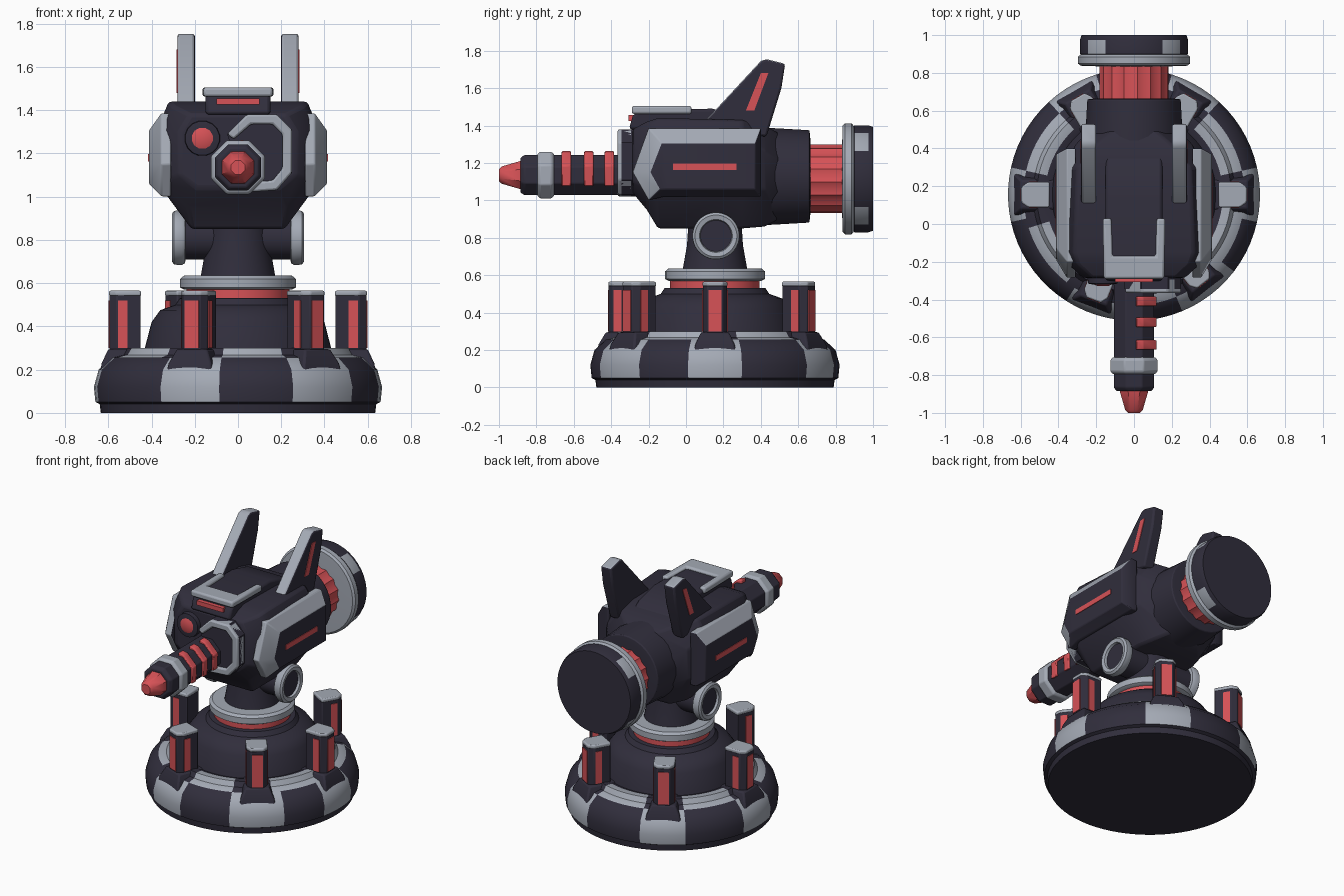
import bpy, bmesh, math
from math import sin, cos, radians, pi
from mathutils import Vector, Matrix

if "Cube" in bpy.data.objects:
    bpy.data.objects.remove(bpy.data.objects["Cube"])


def material(name, rgb):
    m = bpy.data.materials.new(name)
    m.diffuse_color = (*rgb, 1)
    m.use_nodes = True
    m.node_tree.nodes["Principled BSDF"].inputs["Base Color"].default_value = m.diffuse_color
    return m


MATS = [material("dark_indigo", (0.030, 0.027, 0.045)),
        material("light_grey", (0.37, 0.40, 0.46)),
        material("coral_red", (0.68, 0.085, 0.095))]
DARK, GREY, RED = 0, 1, 2
CY = 0.155          # centre of the base in y


def loft(name, rings, col=DARK, bevel=0.0, rule=None, mat=None):
    """Skin equal-length rings of points, cap both ends, colour faces by rule."""
    bm = bmesh.new()
    vs = [[bm.verts.new(p) for p in r] for r in rings]
    n = len(rings[0])
    for a, b in zip(vs, vs[1:]):
        for i in range(n):
            j = (i + 1) % n
            bm.faces.new((a[i], a[j], b[j], b[i]))
    bm.faces.new(vs[0])
    bm.faces.new(vs[-1])
    bmesh.ops.recalc_face_normals(bm, faces=bm.faces)
    for f in bm.faces:
        f.material_index = rule(f.normal, f.calc_center_median()) if rule else col
    if mat:
        bm.transform(mat)
    me = bpy.data.meshes.new(name)
    bm.to_mesh(me)
    bm.free()
    for m in MATS:
        me.materials.append(m)
    me.shade_smooth()
    me.set_sharp_from_angle(angle=radians(35))
    ob = bpy.data.objects.new(name, me)
    bpy.context.collection.objects.link(ob)
    if bevel:
        b = ob.modifiers.new("bevel", 'BEVEL')
        b.width, b.segments, b.limit_method = bevel, 2, 'ANGLE'
        b.angle_limit = radians(30)
    return ob


def place(axis, u, v, w):
    return Vector({'x': (w, u, v), 'y': (u, w, v), 'z': (u, v, w)}[axis])


def prism(name, pts, axis, a, b, col=DARK, bevel=0.0, rule=None, mat=None):
    return loft(name, [[place(axis, u, v, w) for u, v in pts] for w in (a, b)],
                col, bevel, rule, mat)


def lathe(name, profile, axis, c, n=40, col=DARK, bevel=0.0, rule=None, flute=0.0):
    """Profile is (radius, distance along axis), c the centre in the other two axes."""
    rings = []
    for r, w in profile:
        ring = []
        for i in range(n):
            t = 2 * pi * (i + 0.5) / n
            q = r + (flute if i % 2 else 0)
            ring.append(place(axis, c[0] + q * cos(t), c[1] + q * sin(t), w))
        rings.append(ring)
    return loft(name, rings, col, bevel, rule)


def rect(u0, u1, v0, v1):
    return [(u0, v0), (u1, v0), (u1, v1), (u0, v1)]


# ---- base with grey patches below the posts and grey arcs between them
POSTS = [0, 60, 120, 180, 249, 308]
GAPS = [30, 90, 150, 214, 278, 334]


def near(t, angles, tol):
    return any(abs((t - a + 180) % 360 - 180) < tol for a in angles)


def base_rule(n, c):
    t = math.degrees(math.atan2(c.y - CY, c.x))
    r = math.hypot(c.x, c.y - CY)
    if 0.045 < c.z < 0.24 and r > 0.55 and near(t, POSTS, 13):
        return GREY
    if 0.258 < c.z < 0.3 and 0.49 < r < 0.56 and near(t, GAPS, 16):
        return GREY
    return DARK


lathe("base", [(0.635, 0), (0.64, 0.04), (0.66, 0.05), (0.667, 0.12), (0.645, 0.2),
               (0.585, 0.255), (0.535, 0.268), (0.515, 0.3), (0.47, 0.298), (0.435, 0.285),
               (0.40, 0.42), (0.36, 0.475), (0.29, 0.5), (0.27, 0.53), (0.2, 0.535)],
      'z', (0, CY), 72, rule=base_rule)

# ---- posts standing around the base
POST = [(-0.07, -0.065), (0.04, -0.065), (0.075, -0.04), (0.075, 0.04), (0.04, 0.065), (-0.07, 0.065)]
for a in POSTS:
    m = Matrix.Translation((0, CY, 0)) @ Matrix.Rotation(radians(a), 4, 'Z') @ Matrix.Translation((0.52, 0, 0))
    foot = [[(u, v, z) for u, v in rect(-0.1, o, -w, w)]
            for z, o, w in ((0.15, 0.125, 0.12), (0.23, 0.11, 0.105), (0.295, 0.08, 0.075))]
    loft("post_foot", foot, DARK, 0.01, mat=m)
    prism("post", POST, 'z', 0.2, 0.55, DARK, 0.006, mat=m)
    prism("post_cap", [(u * 1.03, v * 1.03) for u, v in POST], 'z', 0.54, 0.565, GREY, 0.008, mat=m)
    prism("post_light", rect(0.06, 0.08, -0.034, 0.034), 'z', 0.3, 0.52, RED, mat=m)
    prism("post_side_light", rect(-0.01, 0.035, -0.069, 0.069), 'z', 0.3, 0.52, RED, mat=m)

# ---- turning collar and neck
lathe("red_collar", [(0.24, 0.5), (0.24, 0.58)], 'z', (0, CY), col=RED)
lathe("grey_collar", [(0.25, 0.57), (0.268, 0.58), (0.268, 0.62), (0.25, 0.635), (0.15, 0.635)],
      'z', (0, CY), col=GREY)
lathe("neck", [(0.175, 0.62), (0.15, 0.76), (0.14, 0.92)], 'z', (0, CY))

# ---- hub axle with grey rings
lathe("hub_axle", [(0.1, -0.285), (0.1, 0.285)], 'x', (0.16, 0.81), 32, bevel=0.008)
for s in (-1, 1):
    lathe("hub_ring", [(0.085, s * 0.24), (0.118, s * 0.245), (0.127, s * 0.26), (0.125, s * 0.295),
                       (0.112, s * 0.305), (0.088, s * 0.3), (0.082, s * 0.28)], 'x', (0.16, 0.81), 32, GREY)


# ---- gun body
def section(y, half):
    pts = [(x, y, z) for x, z in half]
    return pts + [(-x, y, z) for x, z in reversed(half)]


round_half = [(0.25 * sin(radians(t)), 1.13 - 0.25 * cos(radians(t))) for t in (25, 70, 110, 155)]
loft("body", [section(-0.285, [(0.19, 1.04), (0.27, 1.1), (0.27, 1.3), (0.22, 1.38)]),
              section(-0.21, [(0.23, 0.95), (0.35, 1.07), (0.35, 1.31), (0.3, 1.42)]),
              section(-0.15, [(0.215, 0.85), (0.37, 1.06), (0.37, 1.32), (0.32, 1.44)]),
              section(0.3, [(0.215, 0.85), (0.37, 1.06), (0.37, 1.32), (0.3, 1.43)]),
              section(0.42, [(0.18, 0.86), (0.31, 1.06), (0.31, 1.27), (0.2, 1.4)]),
              section(0.5, round_half)], DARK, 0.014)
lathe("body_rear", [(0.262, 0.3), (0.262, 0.42), (0.248, 0.66), (0.2, 0.665)], 'y', (0, 1.128), 32, bevel=0.006)

# ---- rear nozzle
lathe("rear_red_core", [(0.172, 0.6), (0.172, 0.86)], 'y', (0, 1.115), 32, RED, flute=0.012)
lathe("rear_grey_ring", [(0.2, 0.835), (0.285, 0.838), (0.298, 0.85), (0.298, 0.885), (0.28, 0.9)],
      'y', (0, 1.115), 40, GREY)


def disk_rule(n, c):
    t = math.degrees(math.atan2(c.z - 1.115, c.x))
    return GREY if abs(n.y) < 0.8 and c.y < 0.98 and near(t, (45, 135, 225, 315), 12) else DARK


lathe("rear_disk", [(0.27, 0.89), (0.287, 0.9), (0.287, 0.975), (0.278, 1.0)], 'y', (0, 1.115), 40, rule=disk_rule)

# ---- top hump, grey horseshoe trim and red slit
prism("top_hump", [(-0.305, 1.38), (-0.285, 1.45), (-0.25, 1.485), (0.14, 1.49), (0.3, 1.45), (0.42, 1.37)],
      'x', -0.15, 0.15, DARK, 0.015)
prism("hump_trim", [(-0.16, -0.29), (0.16, -0.29), (0.165, 0.03), (0.12, 0.03), (0.115, -0.17),
                    (-0.115, -0.17), (-0.12, 0.03), (-0.165, 0.03)], 'z', 1.462, 1.505, GREY, 0.012)
prism("hump_light", rect(-0.1, 0.1, 1.425, 1.455), 'y', -0.307, -0.28, RED)

# ---- side panels with chamfered grey edge, and ear fins
OUTER = [(0.4, 1.385), (-0.2, 1.385), (-0.285, 1.15), (-0.2, 1.0), (-0.12, 1.02), (0.4, 1.02)]
INNER = [(0.37, 1.305), (-0.13, 1.305), (-0.19, 1.15), (-0.14, 1.06), (-0.1, 1.06), (0.37, 1.06)]
FIN = [(0.08, 1.4), (0.4, 1.745), (0.43, 1.755), (0.53, 1.73), (0.51, 1.6), (0.43, 1.34), (0.3, 1.36)]
FIN_SLOT = [(0.32, 1.48), (0.365, 1.48), (0.44, 1.68), (0.4, 1.68)]


def panel_rule(n, c):
    return GREY if abs(n.x) < 0.97 and (n.z > 0.25 or n.y < -0.25) else DARK


def fin_rule(n, c):
    return GREY if abs(n.x) < 0.8 and n.z > 0.3 else DARK


for s in (-1, 1):
    loft("side_panel", [[(s * x, y, z) for y, z in pts]
                        for x, pts in ((0.31, OUTER), (0.355, OUTER), (0.412, INNER))],
         bevel=0.006, rule=panel_rule)
    prism("side_panel_light", rect(-0.07, 0.27, 1.163, 1.197), 'x', s * 0.39, s * 0.416, RED)
    prism("ear_fin", FIN, 'x', s * 0.2, s * 0.28, bevel=0.012, rule=fin_rule)
    prism("ear_fin_light", FIN_SLOT, 'x', s * 0.27, s * 0.284, RED)

# ---- barrel mount with grey C-shaped frame
MOUNT = [(-0.05, 1.29), (0.04, 1.38), (0.18, 1.38), (0.25, 1.31), (0.25, 1.11), (0.18, 1.03), (0.03, 1.02)]
INSIDE = [(-0.02, 1.265), (0.06, 1.335), (0.16, 1.335), (0.205, 1.29), (0.205, 1.13), (0.16, 1.075), (0.04, 1.065)]
prism("barrel_mount", MOUNT, 'y', -0.345, -0.2, DARK)
prism("mount_frame", MOUNT + INSIDE[::-1], 'y', -0.365, -0.285, GREY, 0.01)

# ---- sensor eye
lathe("eye_housing", [(0.085, -0.25), (0.08, -0.315), (0.055, -0.32)], 'y', (-0.165, 1.27), 16)
lathe("eye_lens", [(0.05, -0.28), (0.05, -0.32), (0.03, -0.328)], 'y', (-0.165, 1.27), 12, RED)

# ---- front barrel: octagonal tube, red bands, grey ring and red tip
AX = (0, 1.135)
lathe("barrel", [(0.116, -0.2), (0.116, -0.865), (0.1, -0.885)], 'y', AX, 8, bevel=0.006)
lathe("barrel_ring", [(0.12, -0.705), (0.135, -0.72), (0.135, -0.78), (0.12, -0.795)], 'y', AX, 8, GREY, 0.006)
lathe("barrel_tip", [(0.085, -0.86), (0.08, -0.89), (0.05, -0.985), (0.035, -1.0)], 'y', AX, 8, RED)
band = [(r * cos(radians(t)), 1.135 + r * sin(radians(t)))
        for r, ts in ((0.13, (-28, 22.5, 67.5, 85)), (0.09, (85, 67.5, 22.5, -28))) for t in ts]
for y in (-0.64, -0.52, -0.41):
    prism("barrel_band", band, 'y', y - 0.025, y + 0.025, RED, 0.006)
